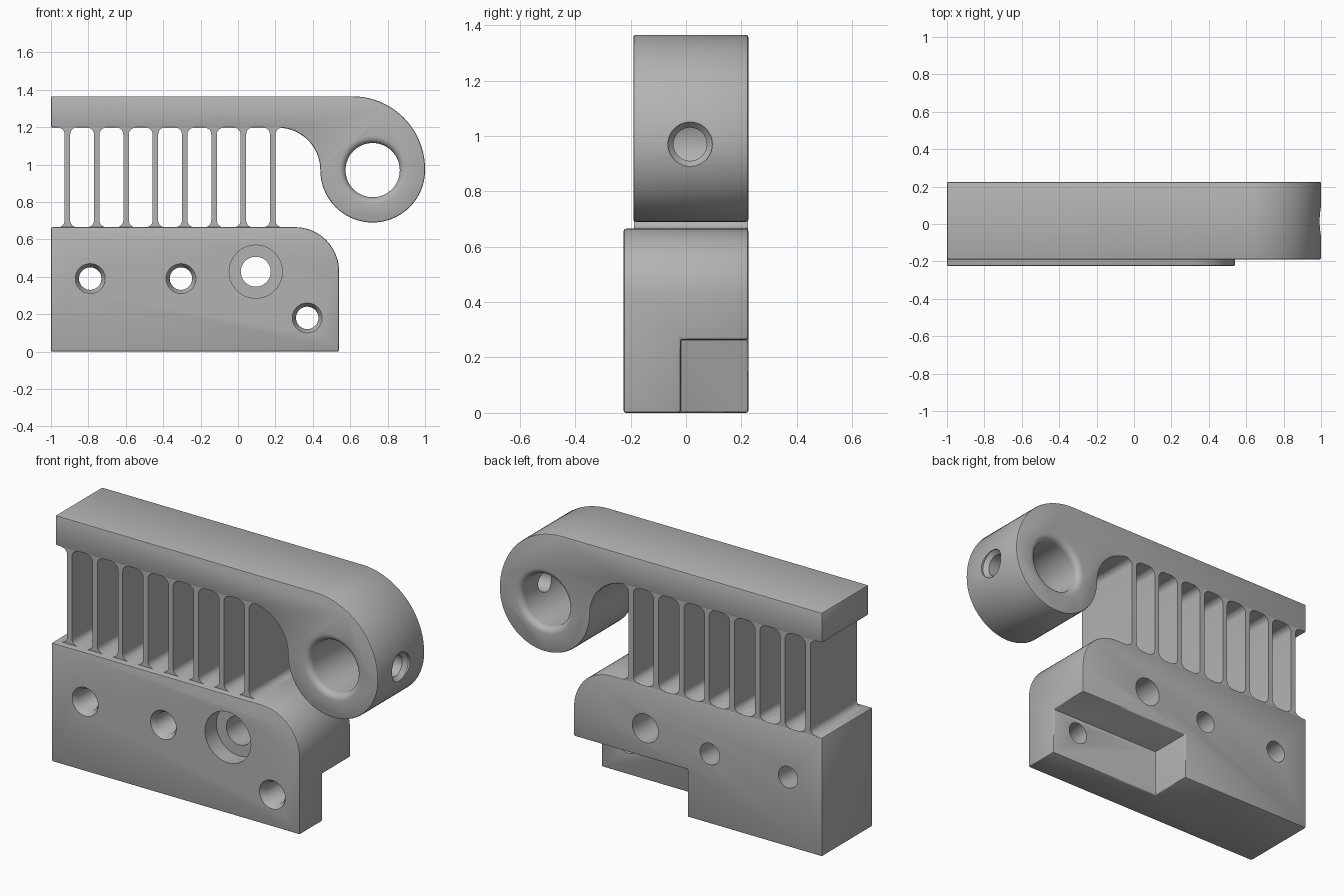
import bpy, bmesh
from math import radians, sin, cos
from mathutils import Matrix, Vector

if "Cube" in bpy.data.objects:
    bpy.data.objects.remove(bpy.data.objects["Cube"])

GREY = (0.45, 0.45, 0.45, 1)
metal = bpy.data.materials.new("plain grey")
metal.use_nodes = True
metal.diffuse_color = GREY
metal.node_tree.nodes["Principled BSDF"].inputs["Base Color"].default_value = GREY

BACK, FRONT, BEAM_FRONT = 0.225, -0.225, -0.19
BASE_TOP, BEAM_LOW, BEAM_TOP = 0.665, 1.197, 1.365


def arc(cx, cz, r, start, end, n=20):
    angles = [radians(start + (end - start) * i / n) for i in range(n + 1)]
    return [(cx + r * cos(a), cz + r * sin(a)) for a in angles]


def finish(name, bm):
    bmesh.ops.recalc_face_normals(bm, faces=bm.faces)
    mesh = bpy.data.meshes.new(name)
    bm.to_mesh(mesh)
    bm.free()
    mesh.materials.append(metal)
    ob = bpy.data.objects.new(name, mesh)
    bpy.context.collection.objects.link(ob)
    return ob


def prism(name, outline, y0, y1):
    """Extrude an x-z outline from y0 to y1."""
    bm = bmesh.new()
    verts = [bm.verts.new((x, y0, z)) for x, z in outline]
    bmesh.ops.remove_doubles(bm, verts=verts, dist=0.0005)
    face = bm.faces.new([v for v in verts if v.is_valid])
    out = bmesh.ops.extrude_face_region(bm, geom=[face])["geom"]
    moved = [v for v in out if isinstance(v, bmesh.types.BMVert)]
    bmesh.ops.translate(bm, verts=moved, vec=(0, y1 - y0, 0))
    return finish(name, bm)


def lathe(name, profile, place, rotation, n=48):
    """Closed solid of revolution from (radius, depth) pairs."""
    bm = bmesh.new()
    rings = [[bm.verts.new((x, z, d)) for x, z in arc(0, 0, r, 0, 360 - 360 / n, n - 1)]
             for r, d in profile]
    for a, b in zip(rings, rings[1:]):
        for i in range(n):
            j = (i + 1) % n
            bm.faces.new((a[i], a[j], b[j], b[i]))
    bm.faces.new(rings[0])
    bm.faces.new(rings[-1])
    bm.transform(Matrix.Translation(Vector(place)) @ rotation)
    return finish(name, bm)


def apply(ob, mod):
    with bpy.context.temp_override(object=ob, active_object=ob):
        bpy.ops.object.modifier_apply(modifier=mod.name)


def cut(ob, cutter):
    mod = ob.modifiers.new("cut", 'BOOLEAN')
    mod.operation, mod.solver, mod.object = 'DIFFERENCE', 'EXACT', cutter
    apply(ob, mod)
    bpy.data.objects.remove(cutter)


def soften(ob, width):
    mod = ob.modifiers.new("bevel", 'BEVEL')
    mod.width, mod.segments, mod.limit_method = width, 2, 'ANGLE'
    mod.angle_limit = radians(40)
    apply(ob, mod)


def smooth(ob):
    bpy.ops.object.select_all(action='DESELECT')
    ob.select_set(True)
    bpy.context.view_layer.objects.active = ob
    bpy.ops.object.shade_smooth_by_angle(angle=radians(35))


INTO_Y = Matrix.Rotation(radians(-90), 4, 'X')
INTO_X = Matrix.Rotation(radians(-90), 4, 'Y')

# Base block with one rounded shoulder and a rear notch
base = prism("base_block", [(-1, 0), (0.54, 0)] + arc(0.305, 0.43, 0.235, 0, 90)
             + [(-1, BASE_TOP)], FRONT, BACK)
cut(base, prism("notch_cutter", [(-0.165, -0.1), (0.7, -0.1), (0.7, 0.265), (-0.165, 0.265)],
                -0.02, 0.4))
soften(base, 0.008)

# Countersunk screw holes and one counterbored hole
screw = [(0.08, -0.02), (0.08, 0.0), (0.06, 0.03), (0.06, 0.6)]
for x, z in [(-0.79, 0.39), (-0.305, 0.39), (0.37, 0.18)]:
    cut(base, lathe("screw_cutter", screw, (x, FRONT, z), INTO_Y))
cut(base, lathe("counterbore_cutter", [(0.142, -0.02), (0.142, 0.1), (0.08, 0.1), (0.08, 0.6)],
                (0.095, FRONT, 0.427), INTO_Y))

# Upper beam flowing into a round eye
beam = prism("beam_with_eye", [(-1, BEAM_LOW)] + [(-1, BEAM_TOP)]
             + arc(0.61, 0.975, 0.39, 90, 0) + arc(0.72, 0.97, 0.28, 0, -180, 36)
             + arc(0.213, 0.97, 0.227, 0, 90), BEAM_FRONT, BACK)
soften(beam, 0.008)

# Eye bore with rounded lips at both ends
depth, lip, bore = BACK - BEAM_FRONT, 0.035, 0.145
lips = [(bore + lip - r, d) for r, d in arc(0, lip, lip, -90, 0, 6)]
profile = [(bore + lip, -0.02)] + lips
profile += [(r, depth - d) for r, d in reversed(profile)]
cut(beam, lathe("bore_cutter", profile, (0.72, BEAM_FRONT, 0.97), INTO_Y, 64))

# Cross hole from the outer side of the eye
cut(beam, lathe("cross_hole_cutter", [(0.08, -0.02), (0.08, 0.012), (0.06, 0.035), (0.06, 0.28)],
                (1, 0.015, 0.97), INTO_X))

# Thin ribs with flared feet joining base and beam
half, flare, sink = 0.015, 0.035, 0.012
side = (arc(half + flare, BASE_TOP + flare, flare, 270, 180, 6)
        + arc(half + flare, BEAM_LOW - flare, flare, 180, 90, 6))
side = [(half + flare, BASE_TOP - sink)] + side + [(half + flare, BEAM_LOW + sink)]
outline = side + [(-x, z) for x, z in reversed(side)]
ribs = []
for i in range(8):
    x = -0.912 + i * 0.1568
    ribs.append(prism(f"rib_{i + 1}", [(x + px, z) for px, z in outline],
                      BEAM_FRONT + 0.002, BACK - 0.002))

for ob in [base, beam] + ribs:
    smooth(ob)
